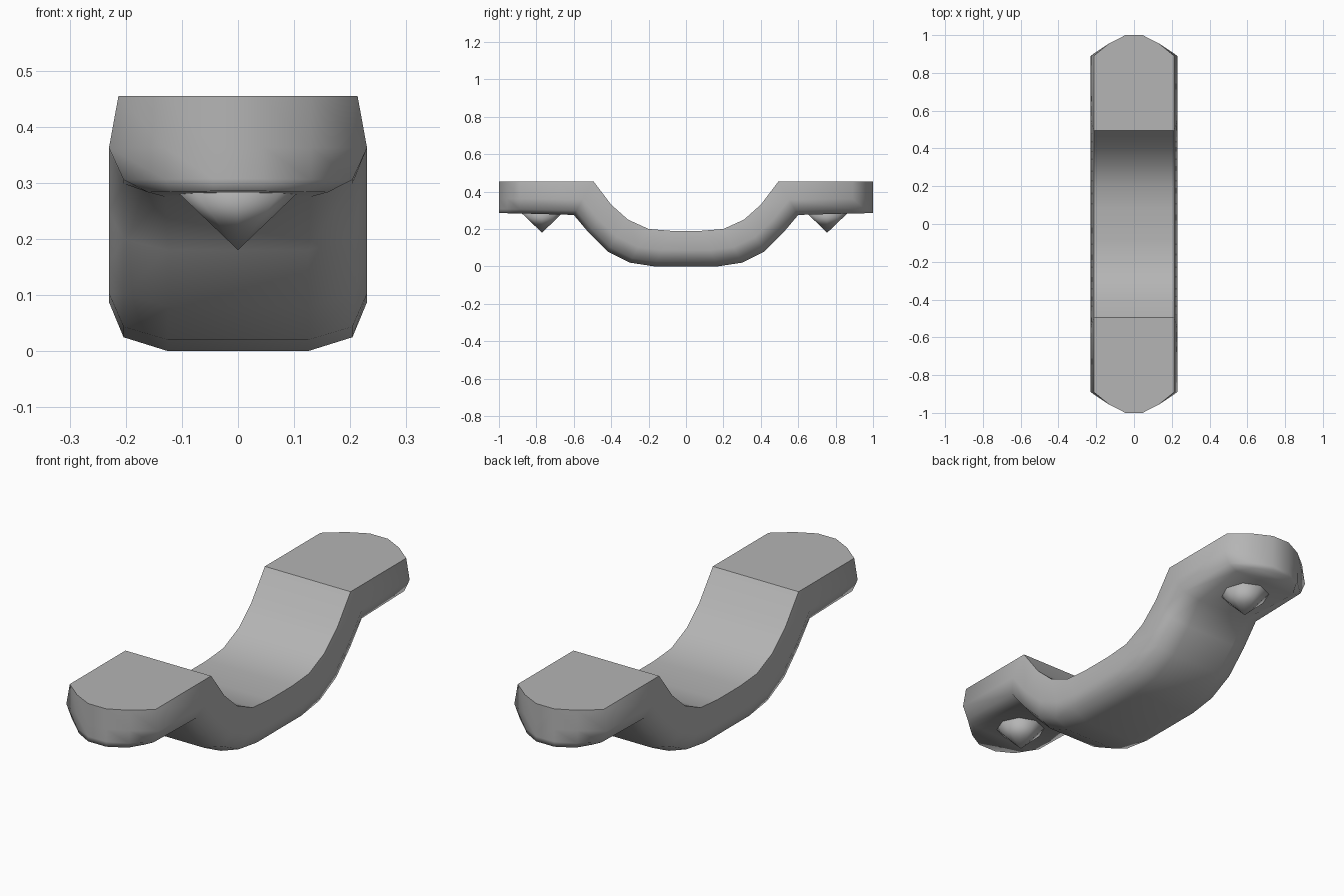
import bpy, bmesh

if "Cube" in bpy.data.objects:
    bpy.data.objects.remove(bpy.data.objects["Cube"])

grey = bpy.data.materials.new("mid_grey")
grey.diffuse_color = (.46, .46, .46, 1)
grey.use_nodes = True
grey.node_tree.nodes["Principled BSDF"].inputs["Base Color"].default_value = grey.diffuse_color


def finish(name, bm):
    bmesh.ops.recalc_face_normals(bm, faces=bm.faces)
    for f in bm.faces:
        f.smooth = True
    me = bpy.data.meshes.new(name)
    bm.to_mesh(me)
    bm.free()
    me.materials.append(grey)
    ob = bpy.data.objects.new(name, me)
    bpy.context.collection.objects.link(ob)
    return ob


# Half side profile: top y, top z, bottom y, bottom z, width limit, bottom half width
half = [
    (.08, .19, .17, 0, .23, .125), (.20, .20, .30, .02, .23, .125),
    (.31, .25, .42, .08, .23, .125), (.40, .33, .52, .18, .23, .125),
    (.495, .455, .60, .275, .23, .13), (.89, .455, .89, .283, .23, .16),
    (.957, .455, .957, .284, .13, .12), (1, .455, 1, .285, .045, .045),
]
stations = [(-a, b, -c, d, w, v) for a, b, c, d, w, v in reversed(half)] + half

# Saddle: chamfered cross-section lofted along the side profile
bm = bmesh.new()
rings = []
for ty, tz, by, bz, limit, low in stations:
    right = [(.213, 0), (.23, .54), (.204, .87), (low, 1)]
    section = right + [(-x, t) for x, t in reversed(right)]
    rings.append([bm.verts.new((max(-limit, min(limit, x)),
                                ty + (by - ty) * t, tz + (bz - tz) * t))
                  for x, t in section])
n = len(rings[0])
for a, b in zip(rings, rings[1:]):
    for i in range(n):
        j = (i + 1) % n
        bm.faces.new((a[i], a[j], b[j], b[i]))
bm.faces.new(rings[0])
bm.faces.new(rings[-1])

# Crisp rim round the top, and crisp corners where the arms meet the dip
for a, b in zip(rings, rings[1:]):
    for i in (0, n - 1):
        bm.edges.get((a[i], b[i])).smooth = False
for k in (0, 3, -4, -1):
    bm.edges.get((rings[k][0], rings[k][n - 1])).smooth = False
finish("saddle_bar", bm)

# Pointed pegs under both arms
for name, y in (("front_peg", -.77), ("back_peg", .755)):
    bm = bmesh.new()
    bmesh.ops.create_cone(bm, cap_ends=True, segments=8, radius1=0,
                          radius2=.12, depth=.115)
    bmesh.ops.remove_doubles(bm, verts=bm.verts, dist=1e-5)
    bmesh.ops.translate(bm, verts=bm.verts, vec=(0, y, .18 + .0575))
    finish(name, bm)
